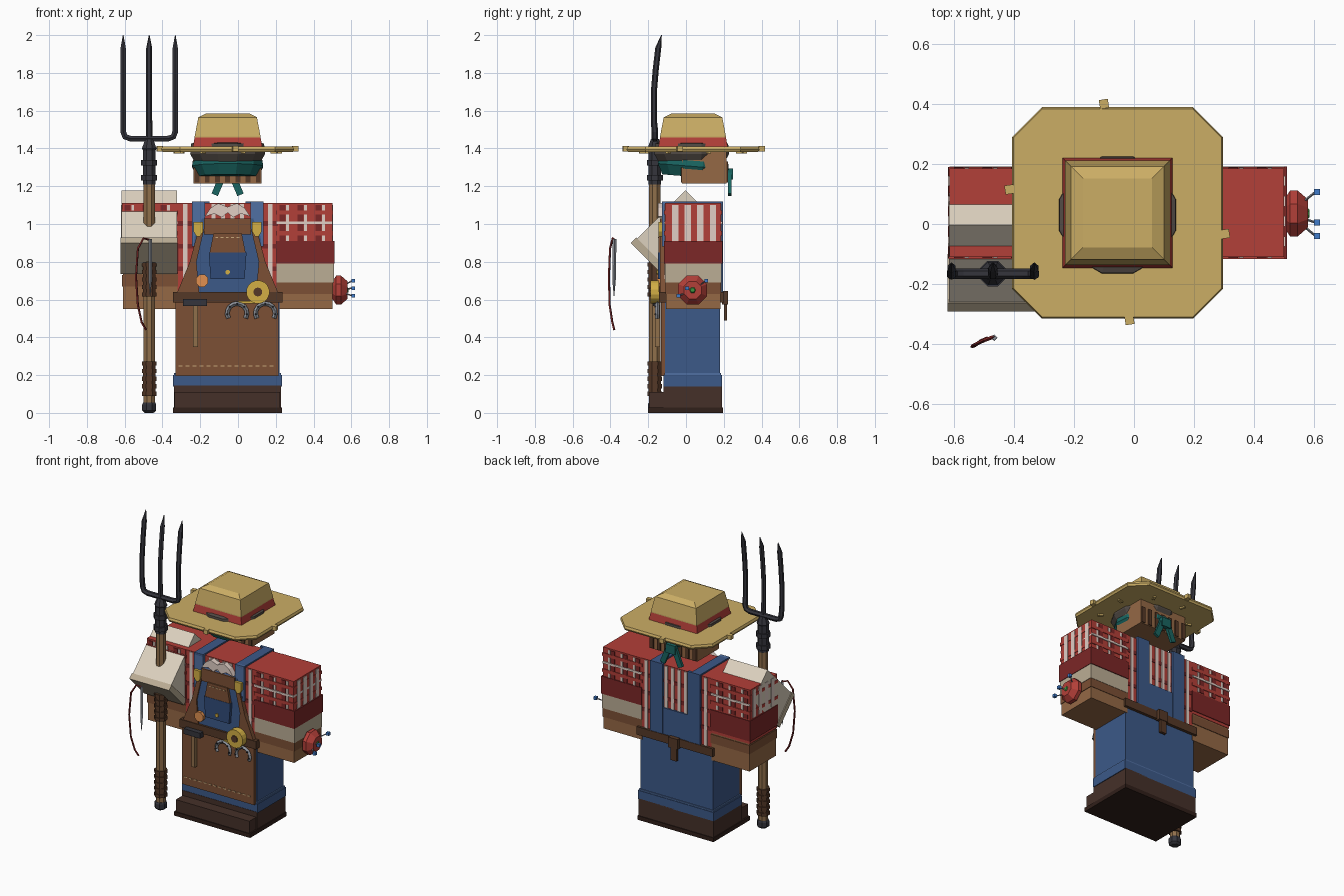
import bpy, bmesh, math
from mathutils import Vector, Matrix

if "Cube" in bpy.data.objects:
    bpy.data.objects.remove(bpy.data.objects["Cube"])

MATS = {}
COL = dict(red=(.45,.05,.04), dred=(.2,.02,.02), white=(.75,.62,.56), cream=(.72,.64,.52), beige=(.5,.42,.3),
    skin=(.3,.14,.06), blue=(.045,.1,.25), lblue=(.08,.16,.36), navy=(.03,.07,.19), apron=(.2,.08,.035), belt=(.09,.04,.02),
    boot=(.06,.03,.022), sole=(.03,.014,.01), straw=(.6,.42,.13), teal=(.01,.13,.12), hair=(.085,.07,.06),
    iron=(.035,.035,.045), steel=(.28,.3,.34), wood=(.28,.16,.07), gold=(.65,.43,.06), orange=(.75,.28,.08),
    green=(.05,.3,.05), pin=(.05,.2,.6), stitch=(.6,.4,.2))
CX, CY = -.055, .037   # body axis

def finish(ob, col):
    if col not in MATS:
        MATS[col] = bpy.data.materials.new(col)
        MATS[col].diffuse_color = (*COL[col], 1)
    ob.data.materials.append(MATS[col])
    return ob

def from_bm(name, bm, col):
    me = bpy.data.meshes.new(name)
    bmesh.ops.recalc_face_normals(bm, faces=bm.faces)
    bm.to_mesh(me); bm.free()
    ob = bpy.data.objects.new(name, me)
    bpy.context.collection.objects.link(ob)
    return finish(ob, col)

def box(name, x, y, z, col, rot=None):
    """Box from (min, max) pairs, optionally rotated about its centre."""
    bm = bmesh.new()
    bmesh.ops.create_cube(bm, size=1)
    bm.transform(Matrix.Diagonal((x[1]-x[0], y[1]-y[0], z[1]-z[0], 1)))
    ob = from_bm(name, bm, col)
    ob.location = ((x[0]+x[1])/2, (y[0]+y[1])/2, (z[0]+z[1])/2)
    if rot: ob.rotation_euler = rot
    return ob

def loft(name, rings, col):
    """Skin a list of equal-length point rings and cap the ends."""
    bm = bmesh.new()
    R = [[bm.verts.new(p) for p in r] for r in rings]
    n = len(R[0])
    for a, b in zip(R, R[1:]):
        for i in range(n):
            bm.faces.new((a[i], a[(i+1) % n], b[(i+1) % n], b[i]))
    bm.faces.new(R[0]); bm.faces.new(R[-1])
    return from_bm(name, bm, col)

def square(h, z, c=0):
    """Square ring with optional corner cut."""
    k = h - c
    pts = [(k,-h),(h,-k),(h,k),(k,h),(-k,h),(-h,k),(-h,-k),(-k,-h)] if c else [(h,-h),(h,h),(-h,h),(-h,-h)]
    return [(CX+a, CY+b, z) for a, b in pts]

def lathe(name, prof, at, col, n=8, axis='Z', sx=1, tilt=0):
    rings = [[(r*math.cos(2*math.pi*(i+.5)/n)*sx, r*math.sin(2*math.pi*(i+.5)/n), z) for i in range(n)] for r, z in prof]
    ob = loft(name, rings, col)
    ob.location = at
    ob.rotation_euler = {'Z': (tilt,0,0), 'X': (0,math.pi/2,0), 'Y': (math.pi/2,0,0)}[axis]
    return ob

def plate(name, pts, y0, y1, col):
    """Front-view outline extruded in y."""
    return loft(name, [[(x, y, z) for x, z in pts] for y in (y0, y1)], col)

def tube(name, pts, r, col, res=1, radii=None):
    cu = bpy.data.curves.new(name, 'CURVE')
    cu.dimensions = '3D'; cu.bevel_depth = r; cu.bevel_resolution = res; cu.use_fill_caps = True
    sp = cu.splines.new('POLY'); sp.points.add(len(pts)-1)
    for i, p in enumerate(pts):
        sp.points[i].co = (*p, 1)
        if radii: sp.points[i].radius = radii[i]
    sp.use_smooth = False
    ob = bpy.data.objects.new(name, cu)
    bpy.context.collection.objects.link(ob)
    return finish(ob, col)

# boots, trousers, cuffs
box("boot_sole", (-.345,.232), (-.2,.195), (0,.028), "sole")
box("boot_toes", (-.335,.222), (-.195,0), (.028,.11), "boot")
box("boot_uppers", (-.34,.227), (-.12,.19), (.028,.145), "boot")
box("trousers", (-.33,.22), (-.11,.18), (.14,.6), "blue")
box("trouser_cuff", (-.343,.232), (-.118,.19), (.14,.2), "blue")
box("cuff_fold", (-.338,.227), (-.114,.186), (.185,.21), "lblue")

# torso and plaid shirt
box("shirt", (-.32,.21), (-.108,.182), (.6,1.11), "red")
for i, z in enumerate((.75,.87,.99)):
    box("shirt_dark_band", (-.323,.213), (-.111,.185), (z,z+.025), "dred")
for x in (-.29,-.14,-.09,-.04,.01,.16):
    box("shirt_stripe", (x,x+.022), (-.113,.188), (.64,1.105), "white")

def sleeve(name, x0, x1, bottom):
    side = 1 if x1 > 0 else -1
    box(name, (x0,x1), (-.11,.185), (bottom,1.11), "red")
    out = x1 if side > 0 else x0
    for i in range(4):
        y = -.075+.067*i
        box(name+"_side_stripe", (out-.004,out+.004), (y,y+.034), (.91,1.1), "white")
    for i in range(3):
        x = x0+.035+.095*i
        box(name+"_dark_stripe", (x-.02,x+.012), (-.114,.189), (.91,1.1), "dred")
        box(name+"_white_stripe", (x+.015,x+.03), (-.113,.188), (.91,1.1), "white")
    for z in (.94,1.05):
        box(name+"_band", (x0-.003,x1+.003), (-.116,.19), (z,z+.022), "red")
    box(name+"_white_band", (x0,x1), (-.117,.192), (1.0,1.014), "white")

# hanging arm with rolled cuff, undershirt and hand
sleeve("right_sleeve", .205, .5, .85)
box("right_sleeve_roll", (.205,.51), (-.117,.192), (.79,.91), "dred")
box("right_undershirt", (.205,.507), (-.112,.187), (.69,.79), "beige")
box("right_hand", (.205,.5), (-.105,.182), (.55,.7), "skin")
box("right_cuff_strip", (.205,.504), (-.109,.185), (.63,.7), "apron")

# arm with the tilted, raised forearm
sleeve("left_sleeve", -.615, -.32, .74)
box("left_sleeve_roll", (-.62,-.315), (-.113,.19), (.76,.9), "dred")
box("left_hand", (-.61,-.32), (-.105,.182), (.55,.75), "skin")
box("left_hand_strap", (-.613,-.318), (-.109,.186), (.67,.73), "apron")
q = (math.radians(45),0,0)
box("forearm_sleeve", (-.617,-.325), (-.27,.12), (.84,1.06), "cream", q).location = (-.47,-.064,.963)
box("forearm_cuff", (-.622,-.32), (-.02,.02), (-.115,.115), "beige", q).location = (-.47,-.196,.832)

# overalls: bib, back panel, straps
plate("bib", [(-.25,.62),(.14,.62),(.12,.93),(.08,1.03),(-.19,1.03),(-.23,.93)], -.106, -.128, "blue")
box("back_panel", (-.22,.11), (.18,.194), (.6,.82), "blue")
for s in (-1, 1):
    x = CX+s*.155
    box("front_strap", (x-.034,x+.034), (-.127,-.105), (.88,1.12), "lblue")
    box("shoulder_strap", (x-.034,x+.034), (-.127,.196), (1.105,1.12), "blue")
    box("back_strap", (x-.06,x+.034) if s > 0 else (x-.034,x+.06), (.18,.197), (.6,1.12), "blue")
    plate("strap_buckle", [(x-.025,1.01),(x+.025,1.01),(x+.025,.96),(x+.01,.935),(x-.01,.935),(x-.025,.96)], -.126, -.145, "gold")

# apron: skirt, flared bib frame, pockets, stitching
box("apron_skirt", (-.33,.215), (-.133,-.108), (.195,.6), "apron")
for s in (-1, 1):
    plate("apron_side", [(CX+s*a, z) for a, z in ((.27,.63),(.15,.63),(.165,.8),(.125,.97),(.155,.97),(.2,.8))], -.107, -.137, "apron")
box("apron_top", (-.18,.07), (-.138,-.11), (.945,1.03), "apron")
plate("bib_pouch", [(-.15,.85),(.04,.85),(.02,.95),(-.13,.95)], -.12, -.146, "apron")
plate("bib_pocket", [(-.155,.85),(.045,.85),(.035,.71),(-.145,.71)], -.12, -.148, "navy")
lathe("pocket_button", [(.013,0),(.013,.008)], (CX,-.147,.745), "gold", axis='Y')
for i in range(14):
    x = -.315+.037*i
    box("hem_stitch", (x,x+.022), (-.136,-.13), (.245,.252), "stitch")
for i in range(5):
    box("pouch_stitch", (-.12+.028*i,-.105+.028*i), (-.149,-.14), (.925,.931), "stitch")

# collar scarf in front
for s in (-1, 1):
    plate("collar_tuft", [(CX+s*a, z) for a, z in ((0,1.09),(.05,1.11),(.09,1.085),(.12,1.04),(.07,1.055),(.03,1.035),(0,1.06))], -.11, -.148, "white")

# belt and rear knot
box("belt", (-.343,.235), (-.142,.2), (.585,.64), "belt")
box("belt_knot", (-.09,-.02), (.19,.222), (.575,.645), "belt")
box("belt_tail", (-.08,-.035), (.2,.218), (.49,.6), "belt")

# belt tools: tape roll, horseshoes, hammer, token
lathe("tape_roll", [(.062,0),(.062,.045)], (.105,-.142,.64), "gold", 16, 'Y')
lathe("tape_core", [(.024,0),(.024,.05)], (.105,-.142,.64), "belt", 10, 'Y')
box("tape_end", (.0,.09), (-.155,-.14), (.578,.592), "gold")
for x in (-.005,.145):
    pts = [(x+.052*math.cos(math.radians(a)), -.152, .527+.052*math.sin(math.radians(a))) for a in range(-30,211,24)]
    tube("horseshoe", pts, .012, "steel", 0)
    for p in pts[1::2]:
        box("horseshoe_nail", (p[0]-.004,p[0]+.004), (-.168,-.16), (p[2]-.004,p[2]+.004), "iron")
box("hammer_head", (-.29,-.165), (-.175,-.14), (.565,.602), "iron")
box("hammer_handle", (-.237,-.213), (-.165,-.138), (.35,.57), "wood")
lathe("token", [(.035,0),(.035,.02)], (-.19,-.134,.7), "orange", 8, 'Y')

# pincushion on the wrist
lathe("pincushion", [(.05,0),(.083,.02),(.083,.045),(.05,.08)], (.5,.035,.65), "red", 8, 'X')
lathe("pincushion_leaf", [(.022,0),(.012,.01)], (.575,.035,.65), "green", 6, 'X')
for y, z in ((.107,.7),(.005,.66),(-.04,.62)):
    tube("pin_shaft", [(.56,.035+(y-.035)*.5,z*.5+.325), (.605,y,z)], .004, "steel", 0)
    box("pin_head", (.6,.62), (y-.01,y+.01), (z-.01,z+.01), "pin")

# head, hair and bandana with rear tails
box("head", (-.235,.125), (-.02,.215), (1.215,1.4), "skin")
for i in range(7):
    x = -.23+.054*i
    box("hair_lock", (x,x+.026), (-.026,.222), (1.22,1.33), "belt")
lathe("bandana", [(.165,-.04),(.195,.015),(.19,.045)], (CX,CY,1.29), "teal", 12, tilt=-.08)
lathe("hair_cap", [(.17,0),(.205,.06),(.2,.115),(.12,.14)], (CX,.03,1.31), "hair", 12)
box("bandana_knot", (-.09,-.02), (.2,.25), (1.235,1.295), "teal")
for s in (-1, 1):
    box("bandana_tail", (CX+s*.045-.018,CX+s*.045+.018), (.222,.24), (1.15,1.27), "teal", (0,-s*.4,0))

# straw hat
loft("hat_brim", [square(.345,1.382,.095), square(.352,1.395,.1), square(.346,1.41,.095)], "straw")
loft("hat_band", [square(.184,1.408), square(.172,1.47)], "red")
loft("hat_crown", [square(.176,1.41), square(.174,1.465), square(.155,1.565), square(.115,1.585)], "straw")
for x, y in ((-.1,.4),(-.015,-.32),(-.415,.115),(.303,-.033)):
    box("loose_straw", (x-.015,x+.015), (y-.015,y+.015), (1.383,1.412), "straw", (0,0,.15))
for i in range(8):
    a = i*math.pi/4+.3
    x, y = CX+.28*math.cos(a), CY+.28*math.sin(a)
    box("brim_straw", (x-.018,x+.018), (y-.008,y+.008), (1.372,1.385), "straw", (0,0,a))

# pitchfork
FX, FY = -.47, -.165
lathe("fork_shaft", [(.032,.03),(.032,1.24)], (FX,FY,0), "wood")
lathe("fork_end_cap", [(.025,0),(.04,.012),(.04,.045),(.034,.055)], (FX,FY,0), "iron")
for z0, n in ((.09,5),(.615,5)):
    lathe("grip_wrap", [(.036,z0),(.036,z0+.18)], (FX,FY,0), "belt")
    for i in range(n):
        z = z0+.04*i
        lathe("grip_ring", [(.042,z),(.042,z+.022)], (FX,FY,0), "belt")
lathe("fork_socket", [(.036,1.21),(.036,1.39),(.042,1.4),(.022,1.45)], (FX,FY,0), "iron")
for z in (1.23,1.31):
    lathe("socket_collar", [(.046,z),(.046,z+.03)], (FX,FY,0), "iron")
UP = [(-.17,1.55),(-.17,1.7),(-.16,1.82),(-.147,1.93),(-.13,2.0)]
RAD = [1,1,1,1,.12]
for s in (-1, 1):
    base = [(FX,FY,1.452), (FX+s*.1,FY,1.452), (FX+s*.128,FY,1.462), (FX+s*.138,FY,1.49)]
    tube("fork_outer_tine", base+[(FX+s*.138,y,z) for y, z in UP], .016, "iron", 1, [1.1]*4+RAD)
tube("fork_middle_tine", [(FX,FY,1.42)]+[(FX,y,z) for y, z in UP], .016, "iron", 1, [1.1]+RAD)

# needle with red thread in front of the fork
tube("needle", [(-.465,-.378,.92),(-.465,-.381,.7),(-.465,-.381,.62)], .01, "steel", 0, [1,.9,.15])
tube("thread", [(-.465,-.375,.915),(-.5,-.388,.925),(-.53,-.402,.87),(-.54,-.408,.72),(-.53,-.404,.57),(-.51,-.39,.48),(-.487,-.38,.44)], .006, "dred", 0)

for m in bpy.data.materials:
    if m.users and not m.is_grease_pencil:
        m.use_nodes = True
        m.node_tree.nodes["Principled BSDF"].inputs["Base Color"].default_value = m.diffuse_color
